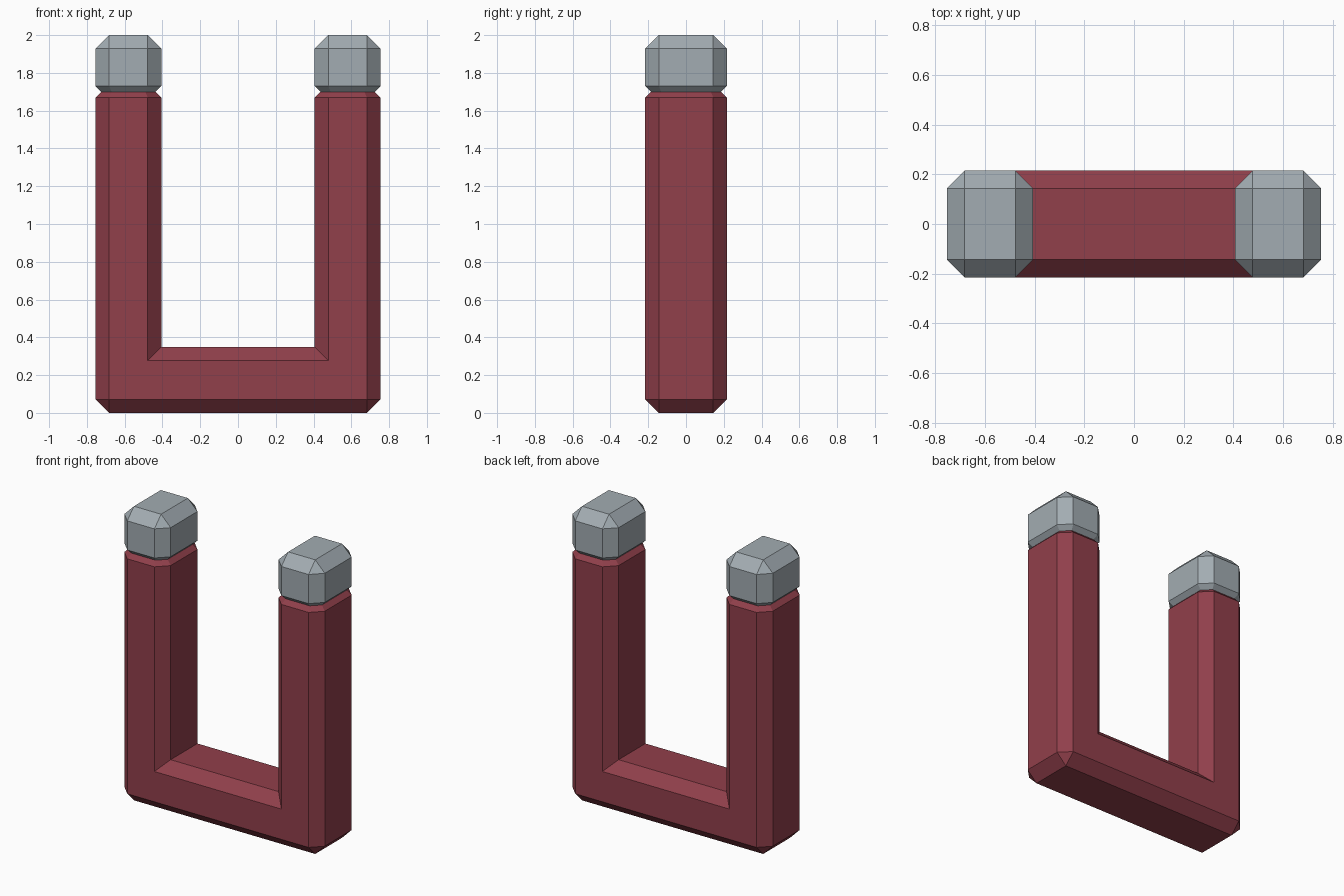
import bpy, bmesh

if "Cube" in bpy.data.objects:
    bpy.data.objects.remove(bpy.data.objects["Cube"])

C, LIP = 0.072, 0.03              # large and small chamfers
OUT, INN, HY = 0.754, 0.406, 0.216  # leg outer x, inner x, half depth
BAR, NECK, TOP = 0.35, 1.70, 2.0    # crossbar top, seam height, total height


def loft(rings):
    """Skin matching rings, cap the ends and merge doubled corners."""
    bm = bmesh.new()
    rows = [[bm.verts.new(p) for p in r] for r in rings]
    n = len(rows[0])
    for a, b in zip(rows, rows[1:]):
        for i in range(n):
            j = (i + 1) % n
            bm.faces.new((a[i], a[j], b[j], b[i]))
    bm.faces.new(rows[0])
    bm.faces.new(rows[-1])
    bmesh.ops.remove_doubles(bm, verts=bm.verts, dist=1e-4)
    bmesh.ops.recalc_face_normals(bm, faces=bm.faces)
    return bm


def material(name, color):
    mat = bpy.data.materials.new(name)
    mat.diffuse_color = (*color, 1)
    mat.use_nodes = True
    mat.node_tree.nodes["Principled BSDF"].inputs["Base Color"].default_value = mat.diffuse_color
    return mat


def finish(bm, name, mat):
    mesh = bpy.data.meshes.new(name)
    bm.to_mesh(mesh)
    bm.free()
    mesh.materials.append(mat)
    bpy.context.collection.objects.link(bpy.data.objects.new(name, mesh))


def u_ring(half, y):
    """Mirror the right half of the U outline at depth y."""
    return [(x, y, z) for x, z in half] + [(-x, y, z) for x, z in reversed(half)]


def octagon(cx, hx, hy, c, z):
    pts = [(hx, hy - c), (hx - c, hy), (c - hx, hy), (-hx, hy - c),
           (-hx, c - hy), (c - hx, -hy), (hx - c, -hy), (hx, c - hy)]
    return [(cx + x, y, z) for x, y in pts]


red = material("red", (0.283, 0.05, 0.07))
steel = material("steel", (0.363, 0.413, 0.445))

# Red U-shaped body: chamfered front and back, lofted along y
zt = NECK - LIP
mid = [(OUT - C, 0), (OUT, C), (OUT, zt), (INN, zt), (INN, BAR)]
face = [(OUT - C, C), (OUT - C, C), (OUT - C, zt), (INN + C, zt), (INN + C, BAR - C)]
bm = loft([u_ring(face, -HY), u_ring(mid, C - HY), u_ring(mid, HY - C), u_ring(face, HY)])

# Small chamfer around the top of each leg
for side in (-1, 1):
    tops = [f for f in bm.faces
            if all(abs(v.co.z - zt) < 1e-4 and v.co.x * side > 0 for v in f.verts)]
    tops = bmesh.ops.dissolve_faces(bm, faces=tops)["region"]
    bmesh.ops.inset_region(bm, faces=tops, thickness=LIP, depth=LIP,
                           use_even_offset=True, use_boundary=True)
finish(bm, "magnet_body", red)

# Steel pole tips
hx, cx = (OUT - INN) / 2, (OUT + INN) / 2
for side, name in ((-1, "left_tip"), (1, "right_tip")):
    x = side * cx
    finish(loft([octagon(x, hx - LIP, HY - LIP, C - 0.586 * LIP, NECK),
                 octagon(x, hx, HY, C, NECK + LIP),
                 octagon(x, hx, HY, C, TOP - C),
                 octagon(x, hx - C, HY - C, 0, TOP)]), name, steel)
